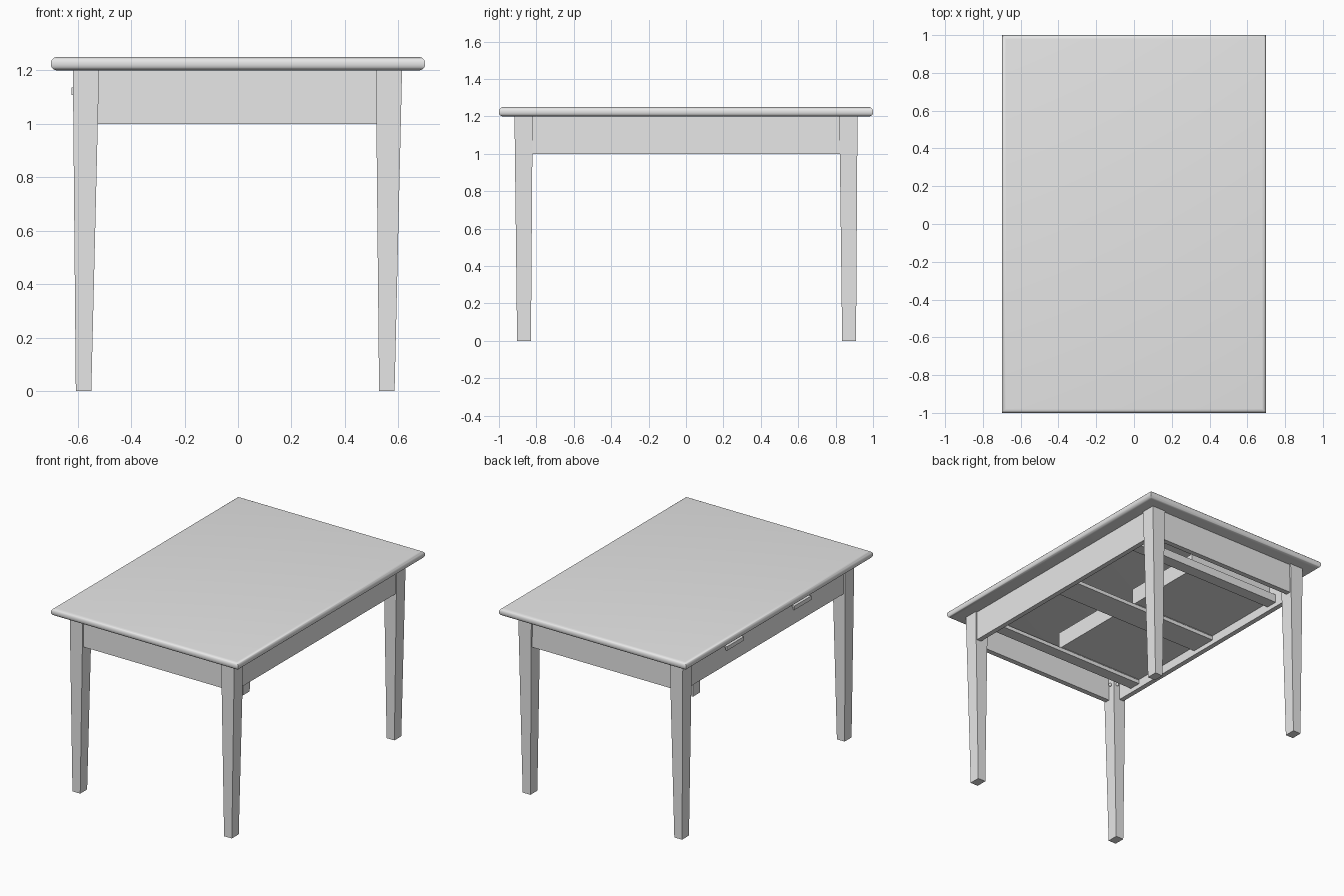
import bpy, bmesh, math
from mathutils import Vector

cube = bpy.data.objects.get("Cube")
if cube:
    bpy.data.objects.remove(cube, do_unlink=True)

grey = bpy.data.materials.new("plain_grey")
grey.use_nodes = True
grey.diffuse_color = (0.8, 0.8, 0.8, 1)
grey.node_tree.nodes["Principled BSDF"].inputs["Base Color"].default_value = (0.8, 0.8, 0.8, 1)


def finish(name, bm):
    bmesh.ops.recalc_face_normals(bm, faces=bm.faces)
    mesh = bpy.data.meshes.new(name)
    bm.to_mesh(mesh)
    bm.free()
    mesh.materials.append(grey)
    ob = bpy.data.objects.new(name, mesh)
    bpy.context.collection.objects.link(ob)
    return ob


def add_box(bm, x, y, z):
    """Add a box from (min, max) pairs along each axis."""
    verts = bmesh.ops.create_cube(bm, size=1)["verts"]
    for v in verts:
        v.co = Vector([(lo + hi) / 2 + c * (hi - lo) for c, (lo, hi) in zip(v.co, (x, y, z))])
    return verts


def box(name, x, y, z):
    bm = bmesh.new()
    add_box(bm, x, y, z)
    return finish(name, bm)


def smooth(ob):
    bpy.ops.object.select_all(action="DESELECT")
    ob.select_set(True)
    bpy.context.view_layer.objects.active = ob
    bpy.ops.object.shade_smooth_by_angle(angle=math.radians(40))


# Tabletop with rounded long and short edges, square corners in plan
bm = bmesh.new()
add_box(bm, (-0.7, 0.7), (-1, 1), (1.2, 1.25))
rims = [e for e in bm.edges if abs(e.verts[0].co.z - e.verts[1].co.z) < 1e-4]
bmesh.ops.bevel(bm, geom=rims, offset=0.022, segments=5, profile=0.5, affect="EDGES")
smooth(finish("tabletop", bm))

# Tapered legs: top span and bottom span along each axis
leg_x = {"right": ((-0.618, -0.52), (-0.607, -0.549)), "left": ((0.516, 0.614), (0.528, 0.586))}
leg_y = {"front": ((-0.917, -0.82), (-0.903, -0.829)), "back": ((0.82, 0.917), (0.835, 0.909))}
for side, (xt, xb) in leg_x.items():
    for end, (yt, yb) in leg_y.items():
        bm = bmesh.new()
        for v in add_box(bm, xt, yt, (0, 1.2)):
            if v.co.z < 0.5:
                v.co.x = xb[0] if v.co.x < sum(xt) / 2 else xb[1]
                v.co.y = yb[0] if v.co.y < sum(yt) / 2 else yb[1]
        finish(f"{end}_{side}_leg", bm)

# Aprons between the legs
for name, s in (("front", -1), ("back", 1)):
    box(f"{name}_apron", (-0.54, 0.54), sorted((s * 0.87, s * 0.905)), (1.0, 1.2))
for name, s in (("right", -1), ("left", 1)):
    box(f"{name}_apron", sorted((s * 0.57, s * 0.603)), (-0.84, 0.84), (1.0, 1.2))

# Bolt heads on the inner faces of the legs
for sx in (-1, 1):
    for sy in (-1, 1):
        bm = bmesh.new()
        for co, axis in (((sx * 0.517, sy * 0.85, 1.1), "x"), ((sx * 0.55, sy * 0.82, 1.1), "y")):
            vs = bmesh.ops.create_uvsphere(bm, u_segments=10, v_segments=6, radius=0.011)["verts"]
            bmesh.ops.translate(bm, vec=co, verts=vs)
        smooth(finish(f"leg_bolts_{'left' if sx > 0 else 'right'}_{'back' if sy > 0 else 'front'}", bm))

# Runners and guides carrying the drawers
for name, a, b in (("front", -0.71, -0.63), ("middle", -0.09, 0.09), ("back", 0.63, 0.71)):
    box(f"{name}_drawer_runner", (-0.575, 0.575), (a, b), (1.03, 1.055))
for name, a, b in (("front", -0.71, -0.665), ("middle", -0.045, 0.045), ("back", 0.665, 0.71)):
    box(f"{name}_drawer_guide", (-0.575, 0.575), (a, b), (1.055, 1.085))

# Two open drawers with bar handles on the right-hand side
for name, s in (("front", -1), ("back", 1)):
    y0, y1 = sorted((s * 0.07, s * 0.65))
    bm = bmesh.new()
    z = (1.057, 1.17)
    add_box(bm, (-0.58, 0.05), (y0, y0 + 0.02), z)
    add_box(bm, (-0.58, 0.05), (y1 - 0.02, y1), z)
    add_box(bm, (0.05, 0.07), (y0, y1), z)
    add_box(bm, (-0.58, 0.05), (y0 + 0.02, y1 - 0.02), (1.06, 1.072))
    finish(f"{name}_drawer", bm)

    mid = s * 0.36
    bm = bmesh.new()
    add_box(bm, (-0.623, -0.612), (mid - 0.09, mid + 0.09), (1.108, 1.135))
    add_box(bm, (-0.614, -0.6), (mid - 0.09, mid + 0.09), (1.125, 1.135))
    finish(f"{name}_drawer_handle", bm)
